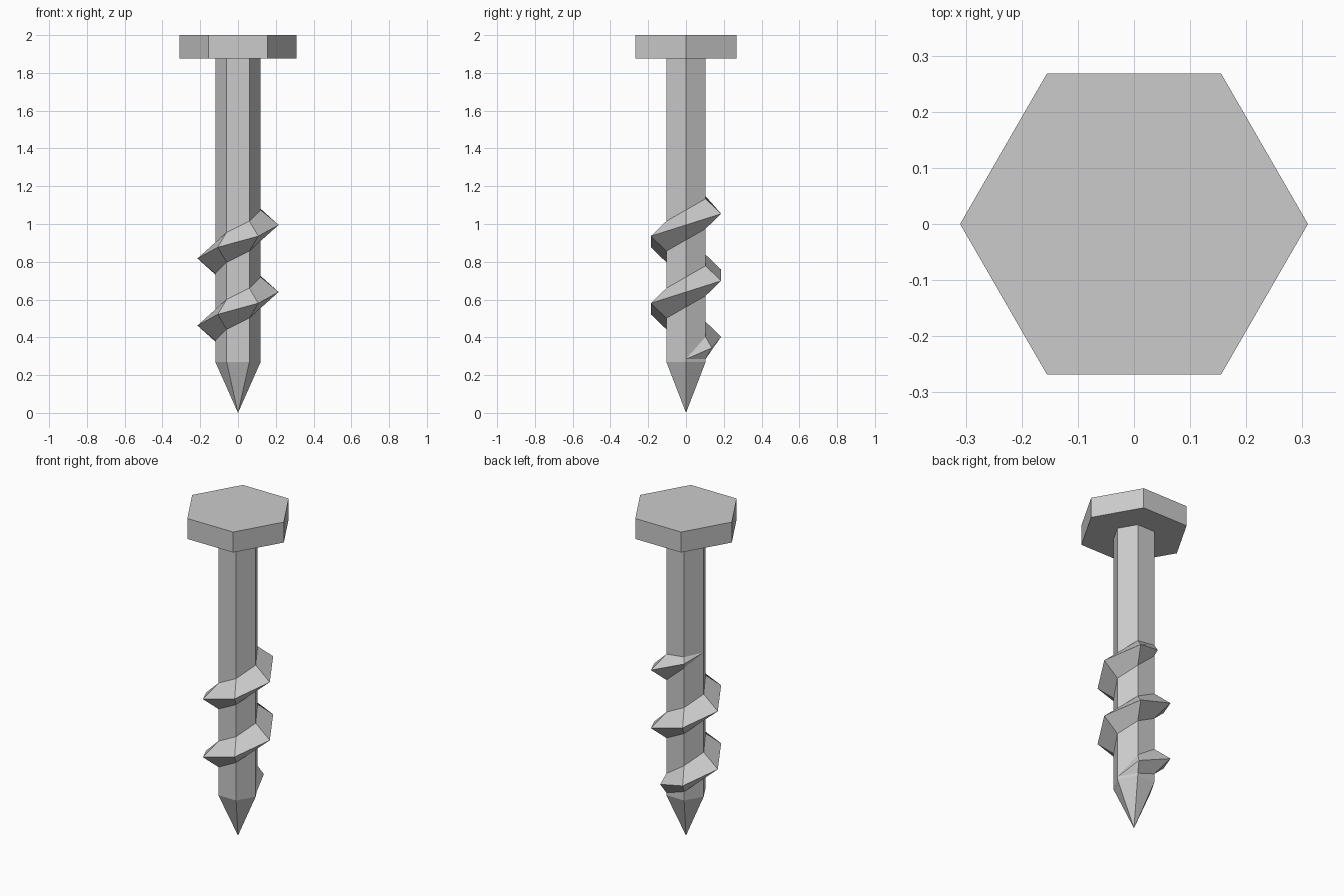
import bpy, bmesh
from math import cos, sin, pi

if "Cube" in bpy.data.objects:
    bpy.data.objects.remove(bpy.data.objects["Cube"])


def ring(bm, r, z):
    return [bm.verts.new((r * cos(k * pi / 3), r * sin(k * pi / 3), z)) for k in range(6)]


def bridge(bm, a, b):
    n = len(a)
    for i in range(n):
        j = (i + 1) % n
        bm.faces.new((a[i], a[j], b[j], b[i]))


def finish(name, bm):
    bmesh.ops.recalc_face_normals(bm, faces=bm.faces)
    mesh = bpy.data.meshes.new(name)
    bm.to_mesh(mesh)
    bm.free()
    bpy.context.collection.objects.link(bpy.data.objects.new(name, mesh))


# Hexagonal head
bm = bmesh.new()
low, high = ring(bm, 0.31, 1.875), ring(bm, 0.31, 2.0)
bridge(bm, low, high)
bm.faces.new(low)
bm.faces.new(high)
finish("head", bm)

# Hexagonal shaft with pointed tip
bm = bmesh.new()
low, high = ring(bm, 0.12, 0.27), ring(bm, 0.12, 1.875)
bridge(bm, low, high)
bm.faces.new(high)
tip = bm.verts.new((0, 0, 0))
for i in range(6):
    bm.faces.new((low[i], tip, low[(i + 1) % 6]))
finish("shaft", bm)

# Triangular thread: one section per 60 degrees, tapering to a point at both ends
PITCH, START, LAST = 0.355, 0.285, 15
ROOT, CREST, HALF = 0.119, 0.215, 0.08
taper = {1: (0.158, 0.06), LAST - 1: (0.14, 0.035)}
bm = bmesh.new()


def thread_point(k, r, dz):
    a = k * pi / 3
    return bm.verts.new((r * cos(a), r * sin(a), START + PITCH * k / 6 + dz))


sections = []
for k in range(1, LAST):
    crest, half = taper.get(k, (CREST, HALF))
    sections.append([thread_point(k, ROOT, -half), thread_point(k, crest, 0),
                     thread_point(k, ROOT, half)])
for a, b in zip(sections, sections[1:]):
    bridge(bm, a, b)
for k, dz, sec in ((0, 0, sections[0]), (LAST, -0.02, sections[-1])):
    end = thread_point(k, 0.12, dz)
    for i in range(3):
        bm.faces.new((sec[i], sec[(i + 1) % 3], end))
finish("thread", bm)
